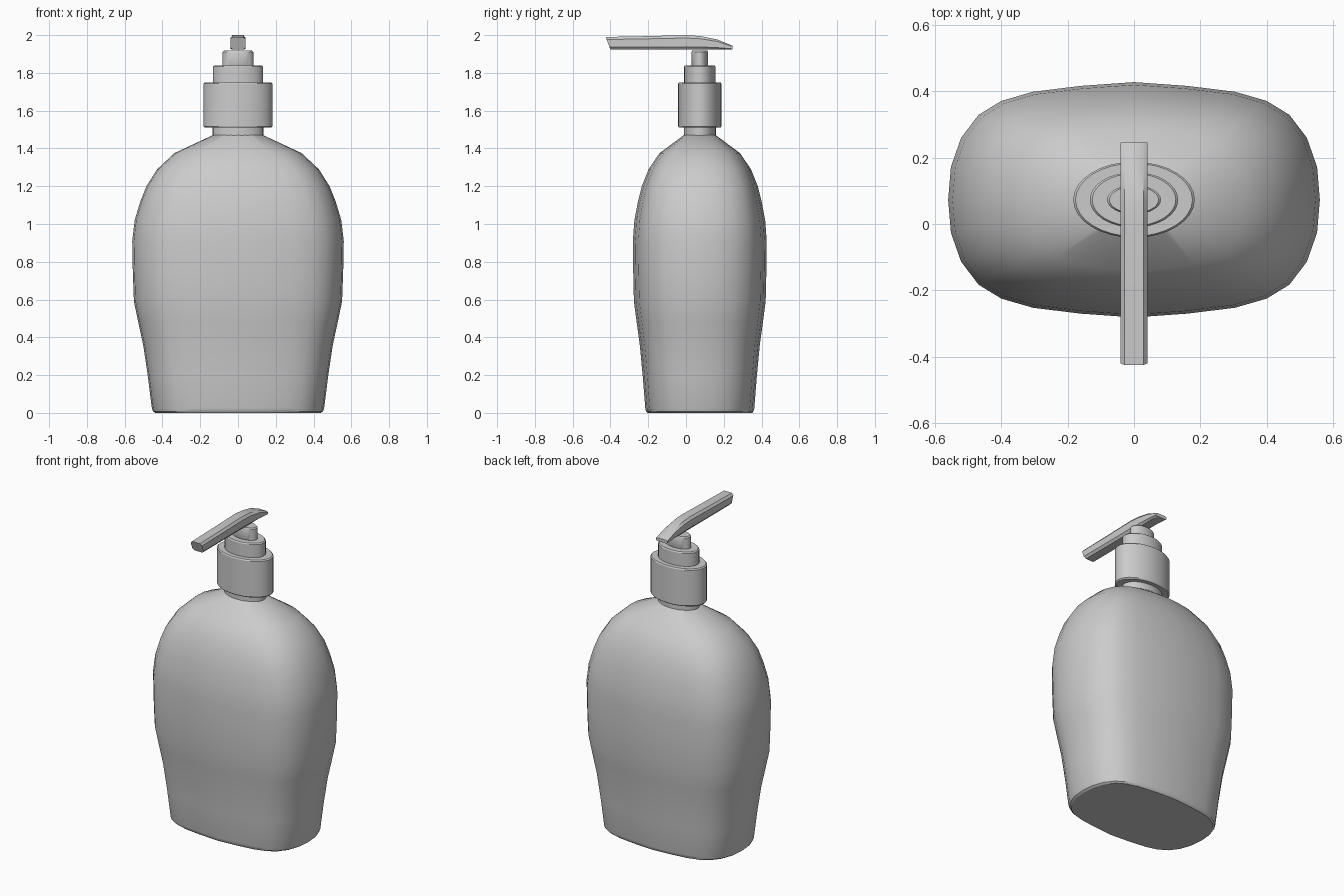
import bpy, bmesh
from math import cos, sin, pi

if "Cube" in bpy.data.objects:
    bpy.data.objects.remove(bpy.data.objects["Cube"])

CY = 0.073  # bottle axis in y


def loft(name, rings):
    """Skin a list of equal-length point rings and cap both ends."""
    bm = bmesh.new()
    loops = [[bm.verts.new(p) for p in ring] for ring in rings]
    n = len(loops[0])
    for a, b in zip(loops, loops[1:]):
        for i in range(n):
            j = (i + 1) % n
            bm.faces.new((a[i], a[j], b[j], b[i]))
    bm.faces.new(loops[0][::-1])
    bm.faces.new(loops[-1])
    bmesh.ops.recalc_face_normals(bm, faces=bm.faces)
    me = bpy.data.meshes.new(name)
    bm.to_mesh(me)
    bm.free()
    ob = bpy.data.objects.new(name, me)
    bpy.context.collection.objects.link(ob)
    return ob


# Bottle body: rounded-rectangle section that turns into an ellipse at the neck
quarter = [(1, 0), (.985, .28), (.93, .527), (.836, .722), (.714, .84),
           (.543, .918), (.285, .968)]
half = quarter + [(0, 1)] + [(-x, y) for x, y in reversed(quarter)]
section = half + [(x, -y) for x, y in reversed(half[1:-1])]


def body_ring(z, r, blend):
    ring = []
    for x, y in section:
        l = (x * x + y * y) ** 0.5
        k = (1 - blend) + blend / l
        ring.append((x * k * r, CY + y * k * r * 0.633, z))
    return ring


profile = [(0, .438, 0), (.008, .45, 0), (.025, .456, 0), (.2, .478, 0),
           (.36, .502, 0), (.48, .528, 0), (.59, .551, 0), (.75, .557, 0),
           (.91, .56, 0), (1.02, .547, 0), (1.12, .517, 0), (1.2, .485, 0),
           (1.29, .428, .1), (1.375, .337, .3), (1.47, .134, 1)]
loft("bottle_body", [body_ring(*p) for p in profile])


# Pump: stacked elliptical cylinders with slightly bevelled rims
def oval(name, r, ratio, z0, z1, b=0.007):
    rings = []
    for z, k in ((z0, r - b), (z0 + b, r), (z1 - b, r), (z1, r - b)):
        rings.append([(k * cos(t), CY + k * ratio * sin(t), z)
                      for t in (2 * pi * i / 32 for i in range(32))])
    return loft(name, rings)


oval("neck", .134, .633, 1.455, 1.53)
oval("collar", .183, .625, 1.51, 1.75)
oval("collar_step", .133, .625, 1.74, 1.84)
oval("pump_stem", .081, .54, 1.83, 1.918)

# Nozzle: chamfered bar along y, (y, z) of bottom and top at each station
stations = [(-.40, 1.923, -.425, 1.99), (-.22, 1.923, -.23, 1.994),
            (0, 1.923, 0, 2.0), (.075, 1.923, .075, 1.995),
            (.165, 1.923, .165, 1.977), (.245, 1.923, .245, 1.944)]
bar = [(-.028, 0), (.028, 0), (.04, .2), (.04, .8),
       (.028, 1), (-.028, 1), (-.04, .8), (-.04, .2)]
loft("nozzle", [[(x, yb + (yt - yb) * v, zb + (zt - zb) * v) for x, v in bar]
                for yb, zb, yt, zt in stations])

# Smooth shading with crisp rims
for ob in bpy.context.collection.objects:
    ob.select_set(True)
    bpy.context.view_layer.objects.active = ob
bpy.ops.object.shade_smooth_by_angle(angle=0.55)
